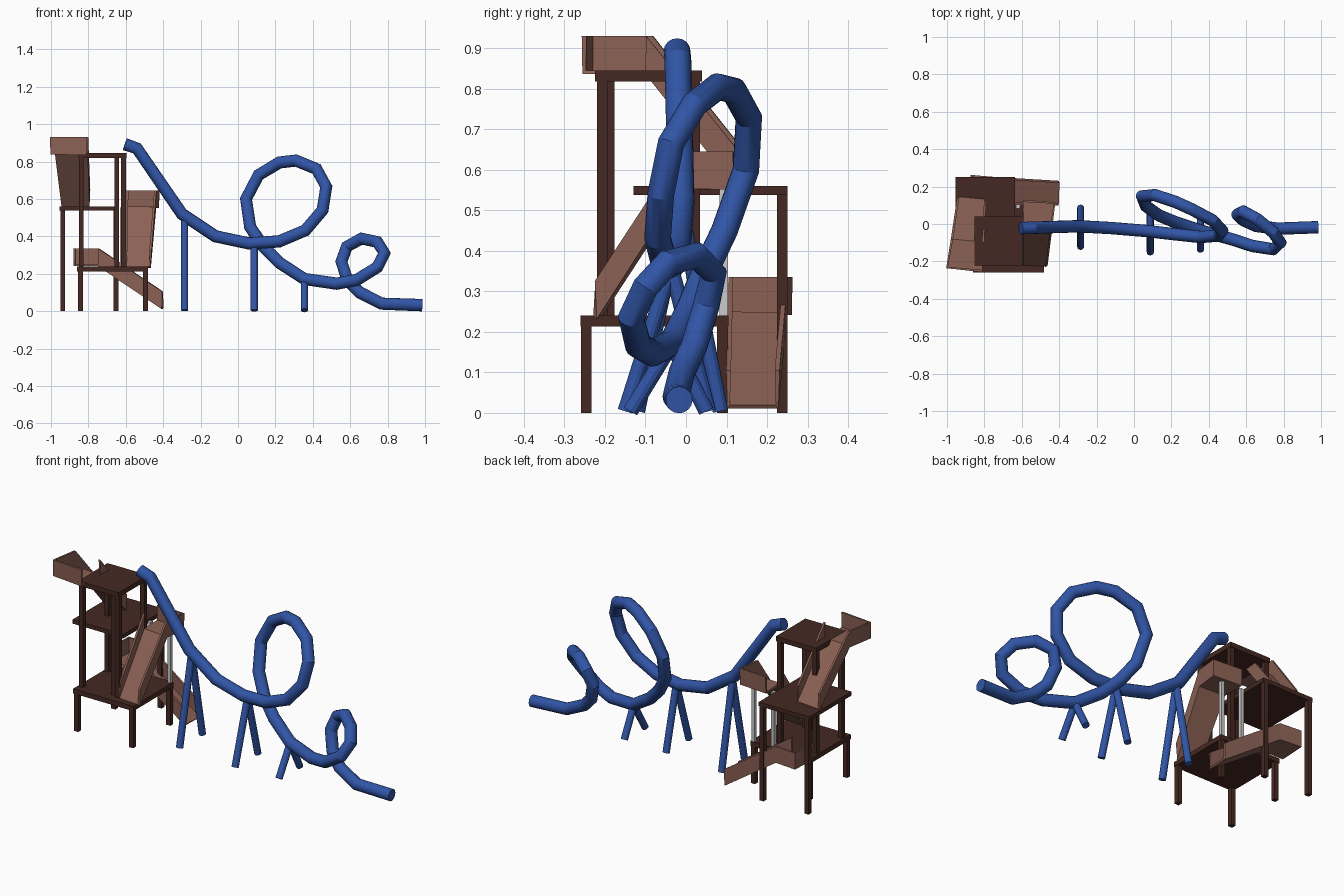
import bpy, bmesh, math
from mathutils import Vector

if "Cube" in bpy.data.objects:
    bpy.data.objects.remove(bpy.data.objects["Cube"])


def material(name, rgb):
    m = bpy.data.materials.new(name)
    m.diffuse_color = (*rgb, 1)
    m.use_nodes = True
    m.node_tree.nodes["Principled BSDF"].inputs["Base Color"].default_value = m.diffuse_color
    return m


BLUE = material("blue_plastic", (.03, .09, .38))
DARK = material("dark_wood", (.06, .022, .016))
LIGHT = material("light_wood", (.26, .12, .09))


def mesh_object(name, bm, mat):
    me = bpy.data.meshes.new(name)
    bmesh.ops.recalc_face_normals(bm, faces=bm.faces)
    bm.to_mesh(me)
    bm.free()
    ob = bpy.data.objects.new(name, me)
    bpy.context.collection.objects.link(ob)
    if mat:
        me.materials.append(mat)
    return ob


def box(name, x0, x1, y0, y1, z0, z1, mat=DARK):
    bm = bmesh.new()
    bmesh.ops.create_cube(bm, size=1)
    for v in bm.verts:
        v.co = ((x0 + x1) / 2 + v.co.x * (x1 - x0),
                (y0 + y1) / 2 + v.co.y * (y1 - y0),
                (z0 + z1) / 2 + v.co.z * (z1 - z0))
    return mesh_object(name, bm, mat)


def post(name, x, y, z0, z1, mat=DARK, w=.026):
    return box(name, x - w / 2, x + w / 2, y - w / 2, y + w / 2, z0, z1, mat)


def tube(name, pts, r, res):
    cu = bpy.data.curves.new(name, 'CURVE')
    cu.dimensions = '3D'
    cu.bevel_depth, cu.bevel_resolution, cu.use_fill_caps = r, res, True
    sp = cu.splines.new('POLY')
    sp.points.add(len(pts) - 1)
    for p, co in zip(sp.points, pts):
        p.co = (*co, 1)
    ob = bpy.data.objects.new(name, cu)
    bpy.context.collection.objects.link(ob)
    cu.materials.append(BLUE)
    bpy.ops.object.select_all(action='DESELECT')
    bpy.context.view_layer.objects.active = ob
    ob.select_set(True)
    bpy.ops.object.convert(target='MESH')
    bpy.ops.object.shade_smooth_by_angle(angle=math.radians(24))
    return bpy.context.object


def trough(name, start, bend, end, w0, w1, h=.09):
    """Entry box open on its right side, then a sloping channel."""
    s, b, e = Vector(start), Vector(bend), Vector(end)
    d = (e - s)
    d.z = 0
    side = d.normalized().cross(Vector((0, 0, 1)))
    up = Vector((0, 0, h))
    bm = bmesh.new()
    rows = []
    for c, w in ((s, w0), (b, (w0 + w1) / 2), (e, w1)):
        l, r = c - side * w / 2, c + side * w / 2
        rows.append([bm.verts.new(p) for p in (l + up, l, r, r + up)])
    bm.faces.new(rows[0])
    for i in range(2):
        for j in range(3):
            if (i, j) != (0, 2):
                bm.faces.new((rows[i][j], rows[i + 1][j],
                              rows[i + 1][j + 1], rows[i][j + 1]))
    ob = mesh_object(name, bm, LIGHT)
    m = ob.modifiers.new("wall_thickness", 'SOLIDIFY')
    m.thickness, m.offset = .012, 0
    return ob


# Looping tube slide
tube("loop_tube", [
    (-.605, -.022, .893), (-.54, -.02, .87), (-.30, -.012, .52),
    (-.12, -.022, .40), (.06, -.037, .362), (.22, -.055, .373),
    (.36, -.07, .432), (.452, -.062, .54), (.472, -.037, .665),
    (.42, .02, .76), (.31, .078, .805), (.222, .118, .795),
    (.11, .155, .728), (.043, .148, .60), (.065, .095, .45),
    (.135, .045, .345), (.22, .01, .26), (.355, -.035, .172), (.527, -.083, .147),
    (.635, -.118, .167), (.745, -.135, .235), (.783, -.10, .31),
    (.745, -.045, .37), (.66, .025, .388), (.582, .068, .345),
    (.553, .05, .265), (.585, .02, .165), (.65, -.01, .10),
    (.77, -.025, .040), (.985, -.017, .032)], .033, 6)

# Paired tube supports
for i, (x, y, z, ya, yb) in enumerate([(-.285, -.012, .50, .085, -.12),
                                       (.087, -.037, .36, .055, -.15),
                                       (.355, -.035, .17, .05, -.137)]):
    for tag, yf in (("back", ya), ("front", yb)):
        tube(f"tube_leg_{tag}_{i}", [(x, y, z), (x, yf, .004)], .019, 4)

# Platforms, stepping up around the tower
box("top_platform", -.853, -.597, -.225, .04, .818, .845)
box("middle_platform", -.955, -.635, -.13, .25, .537, .56)
box("lower_platform", -.86, -.48, -.26, .105, .213, .24)

# Tower posts
for x in (-.838, -.612):
    for y in (-.207, .022):
        post("upper_post", x, y, .24, .818)
post("upper_brace_post", -.648, -.19, .24, .818)
for x in (-.843, -.495):
    for y in (-.246, .09):
        post("lower_leg", x, y, 0, .213)
for x in (-.937, -.653):
    post("middle_leg", x, .237, 0, .537)
for x in (-.495, -.62):
    post("grey_post", x, .093, .24, .555, None, .02)

# Wooden chutes, one from each platform
trough("top_chute", (-.905, -.242, .84), (-.89, -.09, .84), (-.868, .135, .558), .19, .145)
trough("middle_chute", (-.51, .118, .555), (-.517, -.01, .555), (-.533, -.22, .235), .17, .13)
trough("lower_chute", (-.872, .183, .245), (-.745, .178, .245), (-.403, .165, .015), .15, .12)
